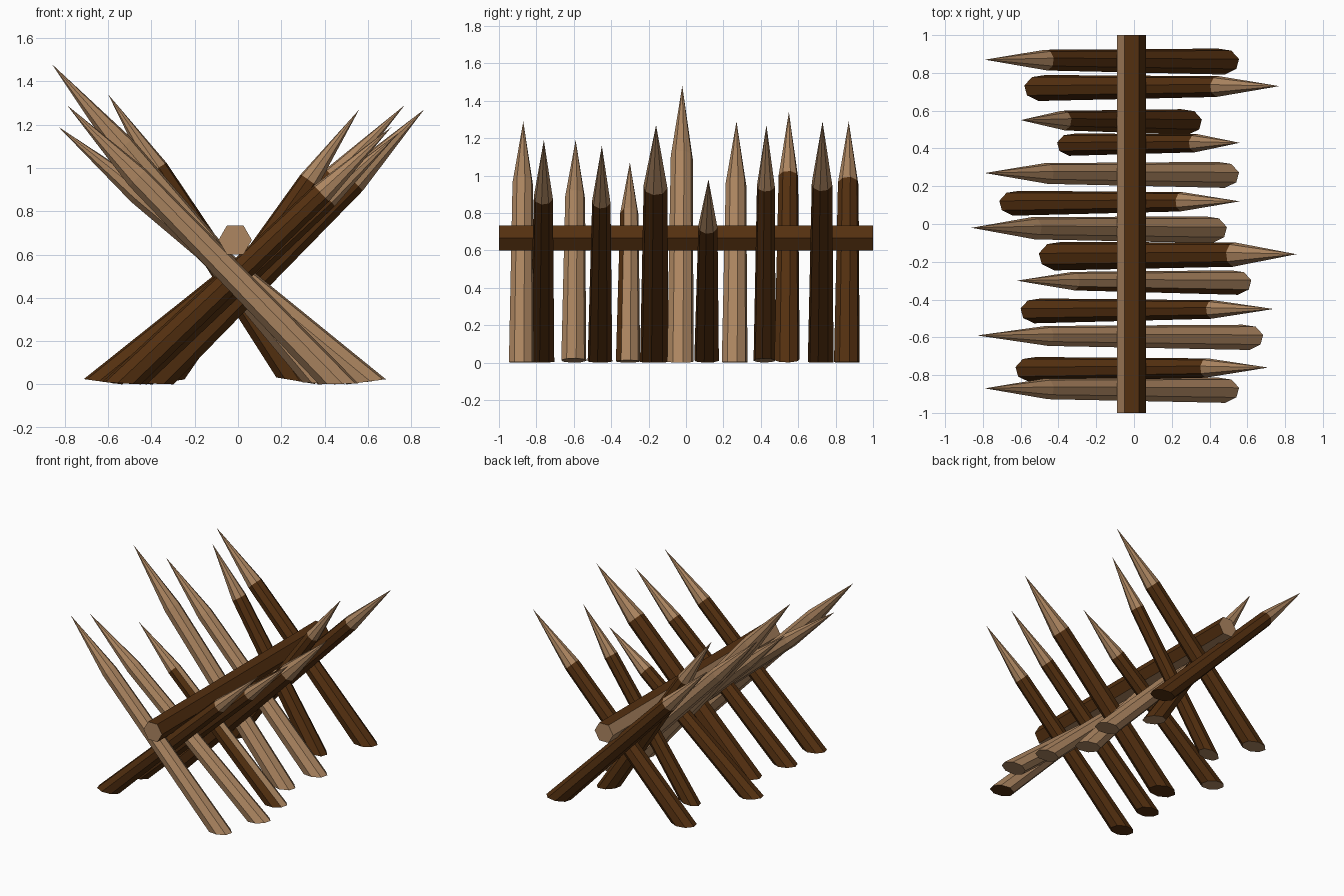
import bpy, bmesh, math
from mathutils import Vector

cube = bpy.data.objects.get("Cube")
if cube:
    bpy.data.objects.remove(cube)


def material(name, rgb):
    m = bpy.data.materials.new(name)
    m.use_nodes = True
    m.diffuse_color = (*rgb, 1)
    m.node_tree.nodes["Principled BSDF"].inputs["Base Color"].default_value = (*rgb, 1)
    return m


bark = material("dark bark", (0.088, 0.029, 0.005))
wood = material("pale cut wood", (0.42, 0.24, 0.12))
BARK, WOOD = 0, 1


def finish(name, bm):
    bmesh.ops.recalc_face_normals(bm, faces=bm.faces)
    mesh = bpy.data.meshes.new(name)
    bm.to_mesh(mesh)
    bm.free()
    mesh.materials.append(bark)
    mesh.materials.append(wood)
    obj = bpy.data.objects.new(name, mesh)
    bpy.context.collection.objects.link(obj)
    return mesh


# Sharpened stake: slanted foot, tapering shaft, pointed tip
def stake(name, y, tip_x, tip_z, foot_x, foot_r, collar_r, style, foot_color, sides=8):
    side = 1 if tip_x > 0 else -1
    # move from the outer edge of the foot to its centre
    lean = math.atan2(tip_z, abs(tip_x - foot_x) - 0.09)
    centre_x = foot_x + side * foot_r / math.sin(lean)
    lean = math.atan2(tip_z, abs(tip_x - centre_x))
    lift = foot_r * abs(math.cos(lean) - 0.93 * math.sin(lean))
    foot = Vector((centre_x, y - 0.01, lift))
    tip = Vector((tip_x, y, tip_z))
    axis = (tip - foot).normalized()
    across = Vector((0, 1, 0))
    up = Vector((-side * axis.z, 0, abs(axis.x))).normalized()

    bm = bmesh.new()
    rings = []
    for centre, r, slant in ((foot, foot_r, 0.93), (foot.lerp(tip, 0.74), collar_r, 0)):
        ring = []
        for i in range(sides):
            a = math.tau * (i + 0.25) / sides
            u = r * math.cos(a)
            ring.append(bm.verts.new(centre + up * u + across * (r * math.sin(a)) - axis * (slant * u)))
        rings.append(ring)
    point = bm.verts.new(tip)
    cap = bm.faces.new(rings[0])
    cap.material_index = foot_color
    shaft = []
    for i in range(sides):
        j = (i + 1) % sides
        shaft.append(bm.faces.new((rings[0][i], rings[0][j], rings[1][j], rings[1][i])))
        bm.faces.new((rings[1][i], rings[1][j], point)).material_index = WOOD
    bmesh.ops.recalc_face_normals(bm, faces=bm.faces)
    for f in shaft:
        peeled = style == "peeled" or (style == "half" and f.normal.y > -0.6)
        f.material_index = WOOD if peeled else BARK
    finish(name, bm)


# y, tip x, tip z, outer foot x, foot radius, collar radius, shaft style, foot colour
right_leaning = [
    (-0.87, -0.79, 1.29, 0.56, 0.068, 0.056, "peeled", BARK),
    (-0.59, -0.83, 1.19, 0.70, 0.068, 0.054, "peeled", WOOD),
    (-0.30, -0.62, 1.07, 0.63, 0.066, 0.050, "half", WOOD),
    (-0.02, -0.86, 1.48, 0.49, 0.072, 0.060, "peeled", WOOD),
    (0.27, -0.79, 1.29, 0.56, 0.070, 0.056, "peeled", WOOD),
    (0.55, -0.60, 1.34, 0.35, 0.069, 0.053, "bark", WOOD),
    (0.87, -0.79, 1.29, 0.56, 0.070, 0.056, "bark", BARK),
]
left_leaning = [
    (-0.76, 0.71, 1.19, -0.635, 0.067, 0.052, "bark", BARK),
    (-0.45, 0.74, 1.16, -0.61, 0.067, 0.050, "bark", BARK),
    (-0.16, 0.86, 1.27, -0.51, 0.077, 0.065, "bark", BARK),
    (0.12, 0.56, 0.98, -0.73, 0.067, 0.052, "bark", WOOD),
    (0.43, 0.56, 1.27, -0.40, 0.060, 0.049, "bark", WOOD),
    (0.73, 0.77, 1.29, -0.585, 0.070, 0.056, "bark", WOOD),
]
for label, group in (("right_stake", right_leaning), ("left_stake", left_leaning)):
    for n, spec in enumerate(group, 1):
        stake(f"{label}_{n}", *spec)

# Hexagonal beam resting in the crossing
bm = bmesh.new()
ends = []
for y in (-1, 1):
    ends.append([bm.verts.new((-0.013 + 0.077 * math.cos(i * math.pi / 3), y,
                               0.667 + 0.077 * math.sin(i * math.pi / 3))) for i in range(6)])
    bm.faces.new(ends[-1])
for i in range(6):
    j = (i + 1) % 6
    bm.faces.new((ends[0][i], ends[0][j], ends[1][j], ends[1][i]))
beam = finish("cross_beam", bm)
for p in beam.polygons:
    pale = abs(p.normal.y) > 0.9 or p.normal.x < -0.5 or p.normal.z < -0.95
    p.material_index = WOOD if pale else BARK
